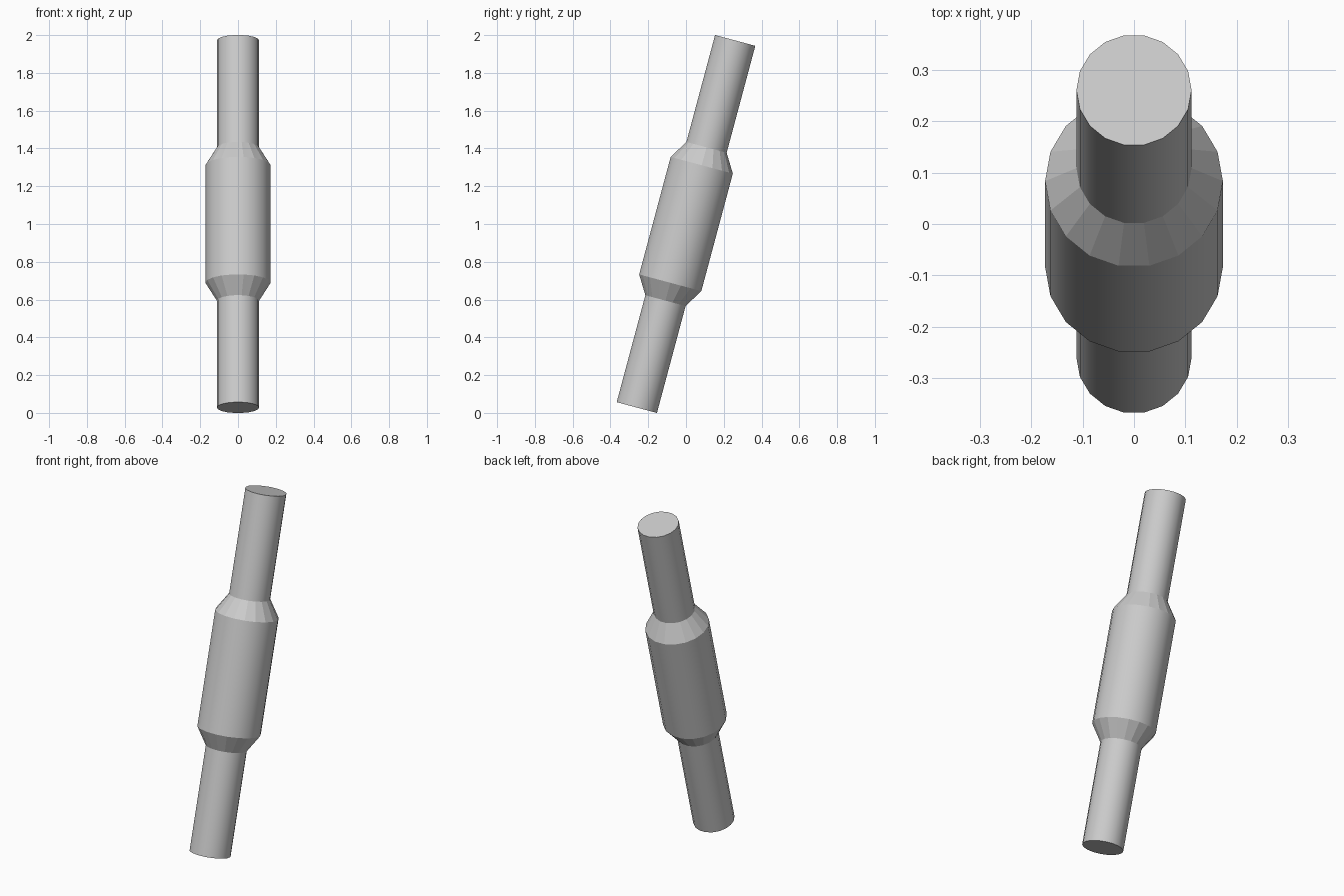
import bpy
import bmesh
import math
from mathutils import Matrix

SIDES = 18
TILT = math.radians(15)
THIN, THICK = 0.112, 0.173
HALF_LENGTH, SLEEVE_END, TAPER_END = 1.006, 0.322, 0.42

if "Cube" in bpy.data.objects:
    bpy.data.objects.remove(bpy.data.objects["Cube"])

grey = bpy.data.materials.new("light grey")
grey.use_nodes = True
colour = (0.6, 0.6, 0.6, 1)
grey.diffuse_color = colour
grey.node_tree.nodes["Principled BSDF"].inputs["Base Color"].default_value = colour

# Profile along the rod axis: thin end, taper, thick sleeve, taper, thin end
upper = [(THICK, SLEEVE_END), (THIN, TAPER_END), (THIN, HALF_LENGTH)]
profile = [(r, -h) for r, h in reversed(upper)] + upper

bm = bmesh.new()
rings = []
for radius, height in profile:
    angles = [math.tau * i / SIDES for i in range(SIDES)]
    rings.append([bm.verts.new((radius * math.cos(a), radius * math.sin(a), height))
                  for a in angles])

# Side walls: smooth tubes, faceted tapers
for (low, high), (start, end) in zip(zip(rings, rings[1:]), zip(profile, profile[1:])):
    for i in range(SIDES):
        j = (i + 1) % SIDES
        face = bm.faces.new((low[i], low[j], high[j], high[i]))
        face.smooth = start[0] == end[0]

# End caps
bm.faces.new(rings[0][::-1])
bm.faces.new(rings[-1])

# Crisp edges around every ring
for ring in rings:
    for i in range(SIDES):
        bm.edges.get((ring[i], ring[(i + 1) % SIDES])).smooth = False

# Lean the rod backwards and stand it on the ground
bm.transform(Matrix.Translation((0, 0, 1)) @ Matrix.Rotation(-TILT, 4, "X"))

mesh = bpy.data.meshes.new("sleeved_rod")
bm.to_mesh(mesh)
bm.free()
mesh.materials.append(grey)
rod = bpy.data.objects.new("sleeved_rod", mesh)
bpy.context.collection.objects.link(rod)
